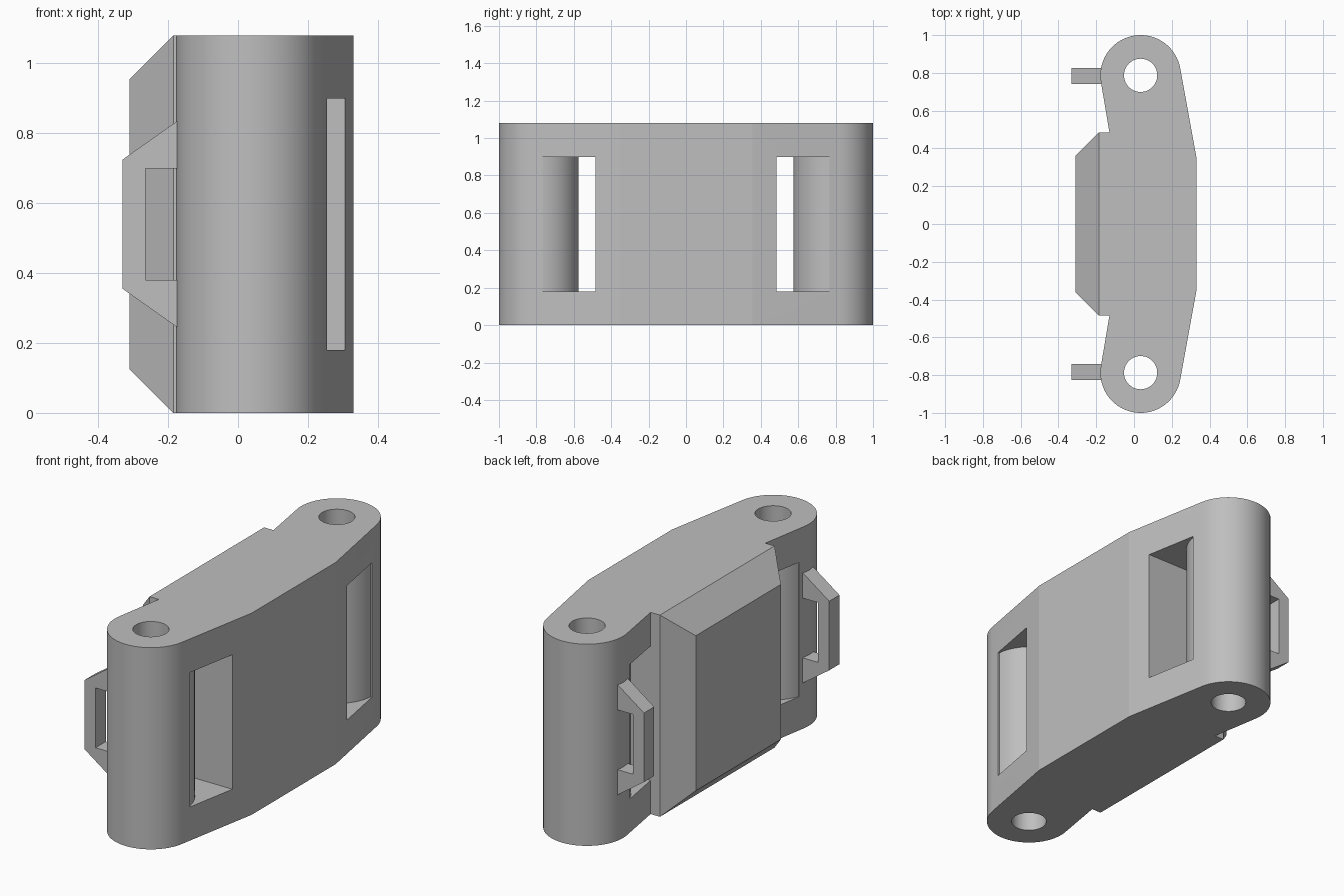
import bpy, bmesh
from math import radians, degrees, atan2, acos, cos, sin, hypot
from mathutils import Vector

if "Cube" in bpy.data.objects:
    bpy.data.objects.remove(bpy.data.objects["Cube"], do_unlink=True)

HEIGHT = 1.08
PIN_X, PIN_Y, END_R, HOLE_R = 0.035, 0.787, 0.213, 0.088
SLOT_LOW, SLOT_HIGH, SLOT_Y = 0.18, 0.90, 0.485
OUTER = (0.33, 0.355)       # start of the taper on the outer face
NECK = (-0.13, SLOT_Y)      # inner end of the taper on the plate side
PLATE_X, PLATE_DEPTH, PLATE_BEVEL = -0.185, 0.125, 0.125

grey = bpy.data.materials.new("plain grey")
grey.use_nodes = True
colour = (0.52, 0.52, 0.52, 1)
grey.diffuse_color = colour
grey.node_tree.nodes["Principled BSDF"].inputs["Base Color"].default_value = colour


def prism(name, points, offset):
    """Extrude a closed outline of 3D points along offset."""
    bm = bmesh.new()
    face = bm.faces.new([bm.verts.new(p) for p in points])
    extruded = bmesh.ops.extrude_face_region(bm, geom=[face])["geom"]
    verts = [g for g in extruded if isinstance(g, bmesh.types.BMVert)]
    bmesh.ops.translate(bm, verts=verts, vec=offset)
    bmesh.ops.recalc_face_normals(bm, faces=bm.faces)
    mesh = bpy.data.meshes.new(name)
    bm.to_mesh(mesh)
    bm.free()
    obj = bpy.data.objects.new(name, mesh)
    bpy.context.collection.objects.link(obj)
    mesh.materials.append(grey)
    return obj


def arc(start, end, steps, radius=END_R):
    """Points on a circle round the pin, angles in degrees."""
    angles = [radians(start + (end - start) * i / steps) for i in range(steps + 1)]
    return [(PIN_X + radius * cos(a), PIN_Y + radius * sin(a)) for a in angles]


def tangent_angle(point, side):
    """Angle at which a line from the point touches the rounded end."""
    dx, dy = point[0] - PIN_X, point[1] - PIN_Y
    return degrees(atan2(dy, dx) + side * acos(END_R / hypot(dx, dy)))


def flip(points):
    return [(x, -y) for x, y in reversed(points)]


def at_height(points, z):
    return [(x, y, z) for x, y in points]


# Body outline: two rounded ends joined by a tapered link
half = [OUTER] + arc(tangent_angle(OUTER, 1), tangent_angle(NECK, -1) + 360, 36)
half += [NECK, (PLATE_X, SLOT_Y)]
body = prism("link_body", at_height(half + flip(half), 0), (0, 0, HEIGHT))

# Raised plate with sloping edges, grown from the inner face
bm = bmesh.new()
bm.from_mesh(body.data)
inner = min(bm.faces, key=lambda f: f.calc_center_median().x)
raised = bmesh.ops.extrude_discrete_faces(bm, faces=[inner])["faces"][0]
centre = raised.calc_center_median()
for v in raised.verts:
    v.co.x -= PLATE_DEPTH
    v.co.y -= PLATE_BEVEL if v.co.y > centre.y else -PLATE_BEVEL
    v.co.z -= PLATE_BEVEL if v.co.z > centre.z else -PLATE_BEVEL
bm.to_mesh(body.data)
bm.free()

# Pin holes and side slots that leave the round barrels standing
slot = arc(-5, -160, 36)
slot = [(0.5, SLOT_Y), (0.5, slot[0][1])] + slot + [(-0.5, slot[-1][1]), (-0.5, SLOT_Y)]
hole = arc(0, 360, 56, HOLE_R)[:-1]
cutters = []
for mirror in (list, flip):
    cutters.append(prism("slot_cutter", at_height(mirror(slot), SLOT_LOW),
                         (0, 0, SLOT_HIGH - SLOT_LOW)))
    cutters.append(prism("hole_cutter", at_height(mirror(hole), -0.1),
                         (0, 0, HEIGHT + 0.2)))

bpy.context.view_layer.objects.active = body
for cutter in cutters:
    cutter.hide_render = True
    cut = body.modifiers.new("cut", "BOOLEAN")
    cut.operation = "DIFFERENCE"
    cut.solver = "EXACT"
    cut.object = cutter
    bpy.ops.object.modifier_apply(modifier=cut.name)
    bpy.data.objects.remove(cutter, do_unlink=True)

bpy.ops.object.select_all(action="DESELECT")
body.select_set(True)
bpy.ops.object.shade_smooth_by_angle(angle=radians(8))

# Bracket loops on the barrels
lower = [(-0.16, 0.38), (-0.16, 0.235), (-0.33, 0.355)]
loop = [(-0.265, 0.38)] + lower
loop += [(x, HEIGHT - z) for x, z in reversed(loop)]
for name, y in (("front_bracket", -0.827), ("back_bracket", 0.74)):
    prism(name, [Vector((x, y, z)) for x, z in loop], (0, 0.087, 0))
